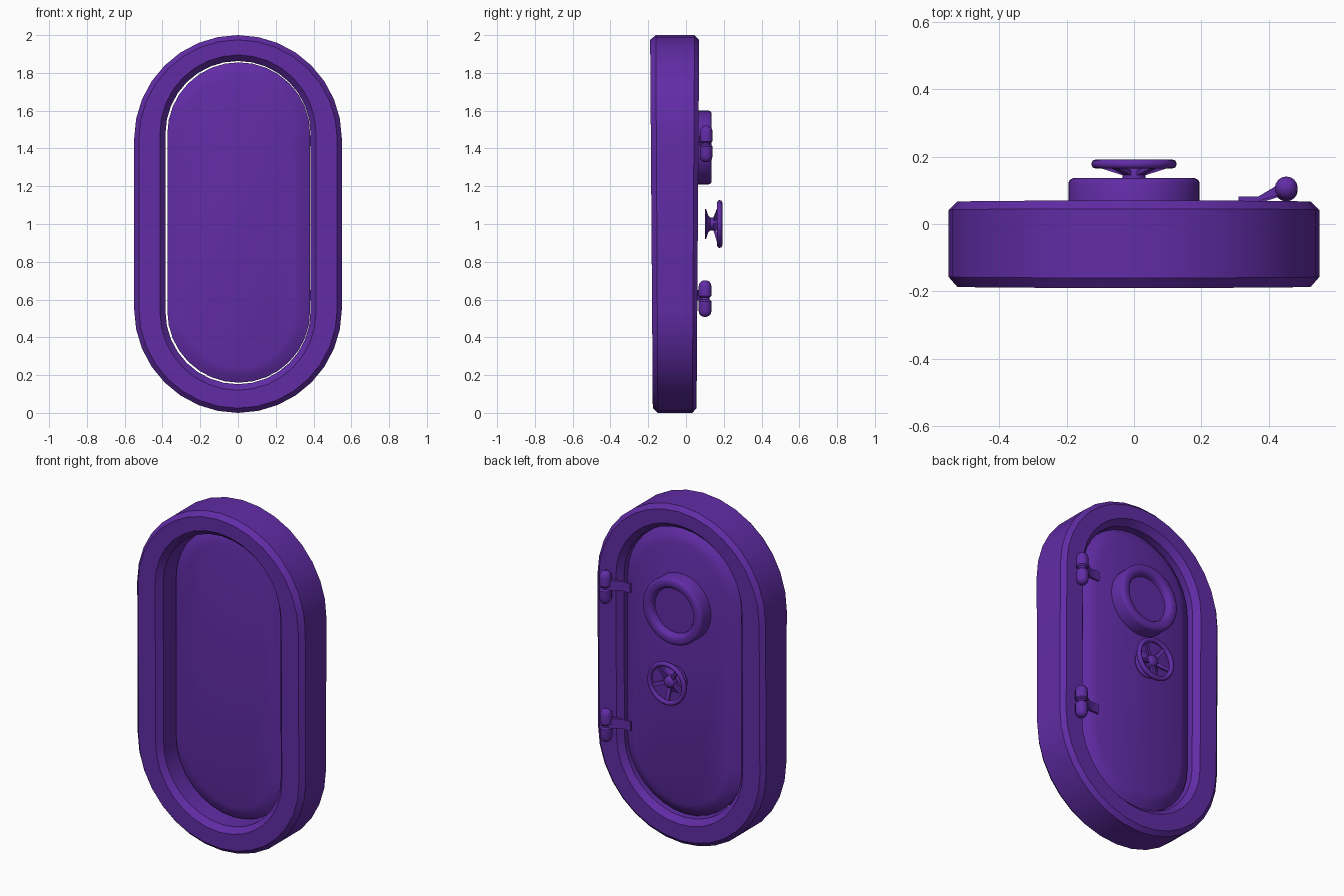
import bpy, bmesh, math
from mathutils import Vector, Matrix

if "Cube" in bpy.data.objects:
    bpy.data.objects.remove(bpy.data.objects["Cube"])

purple = bpy.data.materials.new("purple_paint")
purple.diffuse_color = (0.12, 0.025, 0.38, 1)
purple.use_nodes = True
purple.node_tree.nodes["Principled BSDF"].inputs["Base Color"].default_value = purple.diffuse_color


def finish(name, bm, angle=30):
    bmesh.ops.recalc_face_normals(bm, faces=bm.faces)
    me = bpy.data.meshes.new(name)
    bm.to_mesh(me)
    bm.free()
    me.materials.append(purple)
    ob = bpy.data.objects.new(name, me)
    bpy.context.collection.objects.link(ob)
    bpy.ops.object.select_all(action='DESELECT')
    ob.select_set(True)
    bpy.context.view_layer.objects.active = ob
    bpy.ops.object.shade_smooth_by_angle(angle=math.radians(angle))
    return ob


def stadium(hw, z0, z1, y, n=16, x=0.0):
    """Oval ring: two half circles joined by straight sides."""
    pts = []
    for start, cz in ((0, z1 - hw), (math.pi, z0 + hw)):
        for i in range(n + 1):
            a = start + math.pi * i / n
            pts.append(Vector((x + hw * math.cos(a), y, cz + hw * math.sin(a))))
    return pts


def circle(r, y, axis_x, axis_z, n):
    return [Vector((axis_x + r * math.cos(2 * math.pi * i / n), y,
                    axis_z + r * math.sin(2 * math.pi * i / n))) for i in range(n)]


def loft(bm, rings, closed=False):
    """Skin consecutive rings; closed joins last to first, otherwise caps the ends."""
    vs = [[bm.verts.new(p) for p in r] for r in rings]
    pairs = list(zip(vs, vs[1:])) + ([(vs[-1], vs[0])] if closed else [])
    for a, b in pairs:
        for i in range(len(a)):
            j = (i + 1) % len(a)
            bm.faces.new((a[i], a[j], b[j], b[i]))
    if not closed:
        bm.faces.new(vs[0])
        bm.faces.new(vs[-1])


# Frame: chamfered section around the oval, slightly thicker at the top
section = [(.55, 0, 2, -.16), (.525, .025, 1.975, -.19), (.413, .12, 1.895, -.19),
           (.384, .152, 1.863, -.155), (.384, .152, 1.863, .035), (.413, .12, 1.895, .07),
           (.525, .025, 1.975, .07), (.55, 0, 2, .045)]
bm = bmesh.new()
loft(bm, [stadium(*s) for s in section], closed=True)
for v in bm.verts:
    v.co.y = -.06 + (v.co.y + .06) * (.89 + .055 * v.co.z)
finish("door_frame", bm, 20)

# Door: oval slab bulging gently on both sides
door = [(.29, .235, 1.785, -.075), (.33, .2, 1.82, -.066), (.378, .16, 1.856, -.045),
        (.378, .16, 1.856, .0), (.33, .2, 1.82, .03), (.29, .235, 1.785, .045)]
bm = bmesh.new()
loft(bm, [stadium(*s, x=.004) for s in door])
finish("door_panel", bm, 40)


def lathe(name, profile, z, n=40):
    bm = bmesh.new()
    loft(bm, [circle(r, y, 0, z, n) for r, y in profile])
    return finish(name, bm, 40)


# Porthole ring with recessed pane
lathe("porthole", [(.195, .02), (.195, .122), (.19, .131), (.18, .136), (.155, .136),
                   (.143, .131), (.135, .12), (.132, .1)], 1.405)

# Hand wheel: flared base and shaft, hub, rim, spokes
lathe("wheel_shaft", [(.08, .1), (.08, .106), (.045, .118), (.034, .13), (.034, .155),
                      (.028, .166), (.014, .172)], 1.0, 24)
bm = bmesh.new()
tube = [(.113 + .014 * math.cos(k * math.pi / 4), .178 + .014 * math.sin(k * math.pi / 4))
        for k in range(8)]
loft(bm, [circle(r, y, 0, 1.0, 32) for r, y in tube], closed=True)
finish("wheel_rim", bm, 60)
bm = bmesh.new()
for k in range(5):
    rot = Matrix.Rotation(2 * math.pi * k / 5 + math.pi / 2, 4, 'Y')
    ends = []
    for x, y, w in ((.02, .148, .012), (.112, .176, .01)):
        ends.append([Vector((0, 0, 1)) + rot @ Vector((x, y + dy, dz * w))
                     for dy, dz in ((-.007, -1), (-.007, 1), (.007, 1), (.007, -1))])
    loft(bm, ends)
finish("wheel_spokes", bm)


# Hinges: two capsule knuckles, a pin and a bent strap each
def hinge(name, y, z):
    bm = bmesh.new()

    def upright(profile):
        loft(bm, [[Vector((.452 + r * math.cos(2 * math.pi * i / 16),
                           y + r * math.sin(2 * math.pi * i / 16), z + h))
                   for i in range(16)] for r, h in profile])
    knuckle = [(.026, .006), (.034, .014), (.034, .065), (.03, .081), (.02, .092), (.006, .097)]
    upright(knuckle)
    upright([(r, -h) for r, h in knuckle])
    upright([(.024, -.02), (.024, .02)])
    line = [(.31, y - .032), (.37, y - .032), (.445, y + .002)]
    loft(bm, [[Vector((px, py + dy, z + dz)) for dy, dz in
               ((-t, -.01), (-t, .045), (t, .045), (t, -.01))]
              for (px, py), t in zip(line, (.006, .007, .018))])
    finish(name, bm, 40)


hinge("upper_hinge", .107, 1.424)
hinge("lower_hinge", .101, .605)
